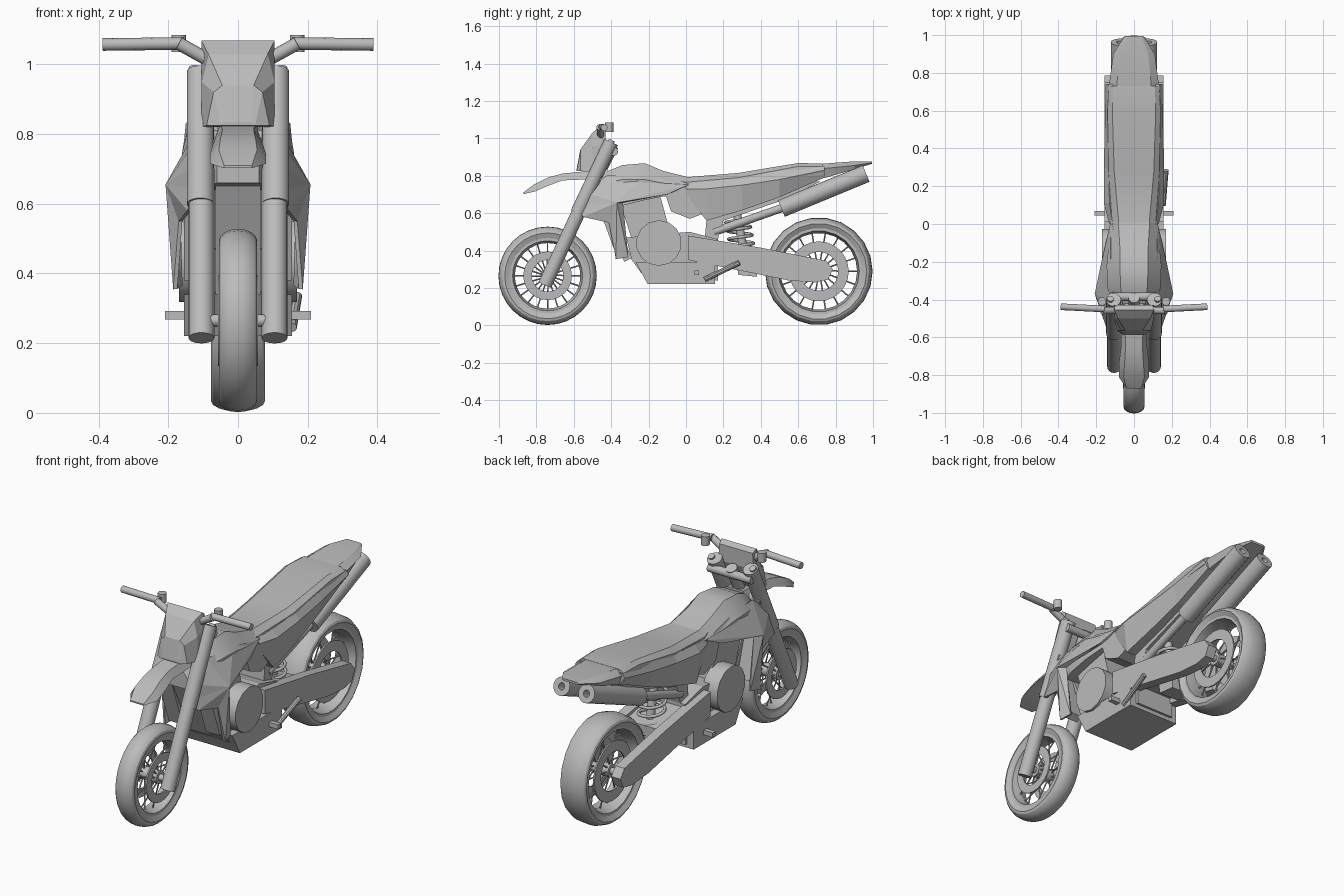
import bpy, bmesh, math
from mathutils import Vector, Matrix

if "Cube" in bpy.data.objects:
    bpy.data.objects.remove(bpy.data.objects["Cube"])

grey = bpy.data.materials.new("plain grey")
grey.use_nodes = True
grey.diffuse_color = (0.5, 0.5, 0.5, 1)
grey.node_tree.nodes["Principled BSDF"].inputs["Base Color"].default_value = (0.5, 0.5, 0.5, 1)


def finish(name, bm, mirror=False, smooth=0.0, solid=0.0):
    bmesh.ops.recalc_face_normals(bm, faces=bm.faces)
    me = bpy.data.meshes.new(name)
    bm.to_mesh(me)
    bm.free()
    me.materials.append(grey)
    if smooth:
        me.shade_smooth()
        me.set_sharp_from_angle(angle=smooth)
    ob = bpy.data.objects.new(name, me)
    bpy.context.scene.collection.objects.link(ob)
    if solid:
        mod = ob.modifiers.new("thickness", 'SOLIDIFY')
        mod.thickness, mod.offset = solid, 0
    if mirror:
        ob.modifiers.new("mirror", 'MIRROR')
    return ob


def skin(bm, rings, closed=False):
    """Bridge equal rings of points; cap the ends unless closed."""
    vs = [[bm.verts.new(p) for p in r] for r in rings]
    n, m = len(vs[0]), len(vs)
    for i in range(m if closed else m - 1):
        a, b = vs[i], vs[(i + 1) % m]
        for k in range(n):
            bm.faces.new((a[k], a[(k + 1) % n], b[(k + 1) % n], b[k]))
    if not closed:
        bm.faces.new(vs[0])
        bm.faces.new(vs[-1])


def prism(name, outline, x0, x1, mirror=False):
    """Side outline (y, z) extruded across x."""
    bm = bmesh.new()
    skin(bm, [[(x, y, z) for y, z in outline] for x in (x0, x1)])
    return finish(name, bm, mirror)


def loft(name, sections, smooth=0.0):
    """Sections (y, half outline of (x, z)), mirrored in x."""
    bm = bmesh.new()
    skin(bm, [[(x, y, z) for x, z in h] + [(-x, y, z) for x, z in reversed(h)]
              for y, h in sections])
    return finish(name, bm, smooth=smooth)


def add_tube(bm, p, q, r, n=16):
    p, q = Vector(p), Vector(q)
    rot = (q - p).to_track_quat('Z', 'Y').to_matrix().to_4x4()
    bmesh.ops.create_cone(bm, cap_ends=True, segments=n, radius1=r, radius2=r,
                          depth=(q - p).length,
                          matrix=Matrix.Translation((p + q) / 2) @ rot)


def tube(name, p, q, r, n=16, mirror=False):
    bm = bmesh.new()
    add_tube(bm, p, q, r, n)
    return finish(name, bm, mirror, 0.6)


def revolve(name, y, z, profile, n):
    """Closed (x, radius) profile turned about an axle."""
    bm = bmesh.new()
    turns = [2 * math.pi * i / n for i in range(n)]
    skin(bm, [[(x, y + r * math.cos(a), z + r * math.sin(a)) for x, r in profile]
              for a in turns], closed=True)
    return finish(name, bm, smooth=0.5)


def wheel(side, y, z, rad, half, rim, disc, spokes, n):
    mid, h = (rad + rim) / 2, (rad - rim) / 2
    arc = [(half * math.cos(t), mid + h * math.sin(t))
           for t in [math.pi * i / 8 for i in range(9)]]
    revolve(side + "_tire", y, z, arc + [(-half * .75, rim), (half * .75, rim)], n)
    w = half * .8
    revolve(side + "_rim", y, z, [(w, rim + .01), (-w, rim + .01), (-w, rim - .008),
                                  (0, rim - .02), (w, rim - .008)], n)
    for s in (-1, 1):
        revolve(side + "_brake_disc", y, z, [(s * a, r) for a, r in
                ((.05, disc), (.058, disc), (.058, disc * .65), (.05, disc * .65))], 24)
    tube(side + "_hub", (-.05, y, z), (.05, y, z), .035)
    tube(side + "_axle", (-.13, y, z), (.13, y, z), .018, 12)
    bm = bmesh.new()
    for i in range(spokes):
        a, b = 2 * math.pi * i / spokes, 2 * math.pi * (i + .25) / spokes
        s = .04 if i % 2 else -.04
        add_tube(bm, (s, y + .03 * math.cos(b), z + .03 * math.sin(b)),
                 (0, y + rim * math.cos(a), z + rim * math.sin(a)), .004, 6)
    finish(side + "_spokes", bm)


wheel("front", -.74, .265, .263, .055, .195, .13, 20, 32)
wheel("rear", .71, .289, .288, .078, .225, .16, 18, 22)

# Fork, clamps and handlebar
tube("fork_lower", (.105, -.755, .215), (.105, -.53, .70), .037, 20, True)
tube("fork_upper", (.108, -.58, .60), (.108, -.40, .98), .039, 20, True)
tube("fork_cap", (.125, -.41, .965), (.125, -.395, .99), .017, 12, True)
for label, y, z in (("upper", -.385, .93), ("lower", -.47, .79)):
    tube(label + "_fork_clamp", (-.13, y, z), (.13, y, z), .022, 14)
tube("steering_stem", (0, -.50, .74), (0, -.39, .96), .03, 14)
tube("handlebar_riser", (.08, -.455, 1.01), (.17, -.46, 1.06), .019, 14, True)
tube("handlebar_grip", (.155, -.45, 1.06), (.388, -.438, 1.057), .018, 14, True)
tube("handlebar_center", (-.085, -.455, 1.01), (.085, -.455, 1.01), .018, 14)
tube("control_reservoir", (.17, -.41, 1.035), (.17, -.41, 1.085), .022, 14, True)
tube("reservoir_mount", (.17, -.46, 1.06), (.17, -.41, 1.05), .012, 10, True)

# Curved front plate, swept back at both sides
loft("front_number_plate", [
    (-.585, [(.06, .825), (.05, .83), (.04, .835)]),
    (-.565, [(.09, .825), (.07, .92), (.045, .94)]),
    (-.50, [(.105, .82), (.105, .95), (.085, 1.03)]),
    (-.455, [(.105, .90), (.105, .97), (.105, 1.068)]),
    (-.43, [(.10, .96), (.105, .99), (.10, 1.05)])])

# Front fender
loft("front_fender", [
    (-.87, [(.04, .71), (.04, .702)]),
    (-.81, [(.055, .755), (.08, .715)]),
    (-.74, [(.05, .79), (.08, .745)]),
    (-.66, [(.045, .812), (.07, .775)]),
    (-.42, [(.05, .835), (.07, .785)])], 0.6)

# Tank, seat and tail
loft("fuel_tank", [
    (-.52, [(.035, .75), (.06, .72), (.06, .66)]),
    (-.43, [(.06, .82), (.11, .76), (.11, .64)]),
    (-.34, [(.07, .857), (.14, .78), (.14, .64)]),
    (-.22, [(.075, .867), (.145, .78), (.135, .67)]),
    (-.12, [(.075, .825), (.135, .76), (.12, .69)]),
    (.04, [(.085, .785), (.12, .75), (.11, .68)])], 0.5)
loft("seat", [
    (-.13, [(.06, .822), (.09, .80), (.10, .75)]),
    (0, [(.08, .792), (.115, .765), (.12, .73)]),
    (.28, [(.105, .815), (.135, .79), (.145, .74)]),
    (.60, [(.115, .868), (.14, .85), (.145, .79)]),
    (.73, [(.11, .865), (.135, .85), (.14, .81)])], 0.4)
loft("tail_fender", [
    (.60, [(.10, .85), (.13, .82), (.12, .76)]),
    (.75, [(.09, .866), (.13, .84), (.115, .79)]),
    (.90, [(.075, .877), (.11, .855), (.09, .835)]),
    (.995, [(.04, .876), (.05, .87), (.04, .864)])], 0.4)
loft("side_panels", [
    (.0, [(.115, .755), (.13, .73), (.12, .70)]),
    (.11, [(.13, .77), (.16, .73), (.14, .56)]),
    (.30, [(.135, .785), (.16, .75), (.135, .615)]),
    (.50, [(.14, .825), (.155, .78), (.125, .685)]),
    (.74, [(.135, .85), (.15, .83), (.12, .79)])])
prism("subframe", [(.10, .46), (.17, .46), (.20, .56), (.52, .67), (.72, .77),
                   (.50, .76), (.12, .68)], -.085, .085)

# Faceted shrouds fanned about a raised center point
rim_pts = [(.115, -.57, .64), (.12, -.535, .71), (.10, -.42, .80), (.12, -.22, .80),
           (.12, 0, .745), (.145, -.10, .70), (.17, -.34, .66), (.165, -.31, .365),
           (.18, -.375, .355), (.165, -.41, .55), (.14, -.55, .58)]
bm = bmesh.new()
peak = bm.verts.new((.202, -.37, .655))
edge = [bm.verts.new(p) for p in rim_pts]
for a, b in zip(edge, edge[1:] + edge[:1]):
    bm.faces.new((peak, a, b))
finish("tank_shroud", bm, True, solid=.012)
prism("radiator", [(-.47, .64), (-.41, .64), (-.34, .40), (-.375, .38)], .07, .155, True)
prism("down_frame", [(-.50, .70), (-.43, .70), (-.29, .36), (-.33, .34)], -.065, .065)

# Engine
prism("engine_cylinder", [(-.35, .65), (-.14, .70), (-.08, .48), (-.29, .46)], -.09, .09)
prism("engine_block", [(-.32, .47), (.02, .50), (.17, .46), (.17, .24),
                       (-.24, .28), (-.29, .35)], -.115, .115)
prism("skid_plate", [(-.27, .34), (-.205, .22), (.155, .22), (.155, .34)], -.155, .155)
tube("clutch_cover", (.08, -.145, .44), (.17, -.145, .44), .122, 14, True)
prism("airbox", [(-.11, .70), (-.08, .61), (.02, .57), (.10, .60),
                 (.11, .69), (.03, .735), (-.08, .74)], -.125, .125)

# Swingarm and suspension
prism("swingarm", [(.01, .48), (.40, .415), (.75, .345), (.785, .30), (.76, .245),
                   (.69, .23), (.55, .24), (.01, .35)], .10, .155, True)
prism("swingarm_bridge", [(.08, .46), (.38, .40), (.38, .31), (.08, .36)], -.10, .10)
prism("shock_mount", [(.27, .33), (.38, .31), (.38, .26), (.28, .27)], -.06, .06)
tube("shock_rod", (0, .33, .28), (0, .265, .64), .022)
curve = bpy.data.curves.new("shock_spring", 'CURVE')
curve.dimensions = '3D'
curve.bevel_depth, curve.bevel_resolution = .009, 1
line = curve.splines.new('POLY')
line.points.add(80)
for i, pt in enumerate(line.points):
    t, a = i / 80, i * math.pi / 8
    pt.co = (.065 * math.cos(a), .315 - .04 * t + .065 * math.sin(a), .34 + .22 * t, 1)
curve.materials.append(grey)
spring = bpy.data.objects.new("shock_spring", curve)
bpy.context.scene.collection.objects.link(spring)

# Twin mufflers with recessed outlets
start, end = Vector((.075, .51, .625)), Vector((.075, .963, .812))
axis = (end - start).normalized()
rot = axis.to_track_quat('Z', 'Y').to_matrix()
bm = bmesh.new()
skin(bm, [[start + axis * d + rot @ Vector((r * math.cos(a), r * math.sin(a), 0))
           for a in [math.pi * k / 10 for k in range(20)]]
          for d, r in ((0, .048), ((end - start).length, .048),
                       ((end - start).length, .018), (.42, .018))])
finish("muffler", bm, True, 0.6)
tube("exhaust_pipe", (.07, .15, .50), (.075, .52, .63), .022, 12, True)

# Foot controls
prism("foot_peg", [(.045, .268), (.07, .268), (.07, .293), (.045, .293)], -.21, .21)
tube("kick_lever", (.155, .10, .245), (.17, .285, .335), .014, 10)
tube("kick_lever_pivot", (.10, .12, .255), (.165, .12, .255), .014, 10)
